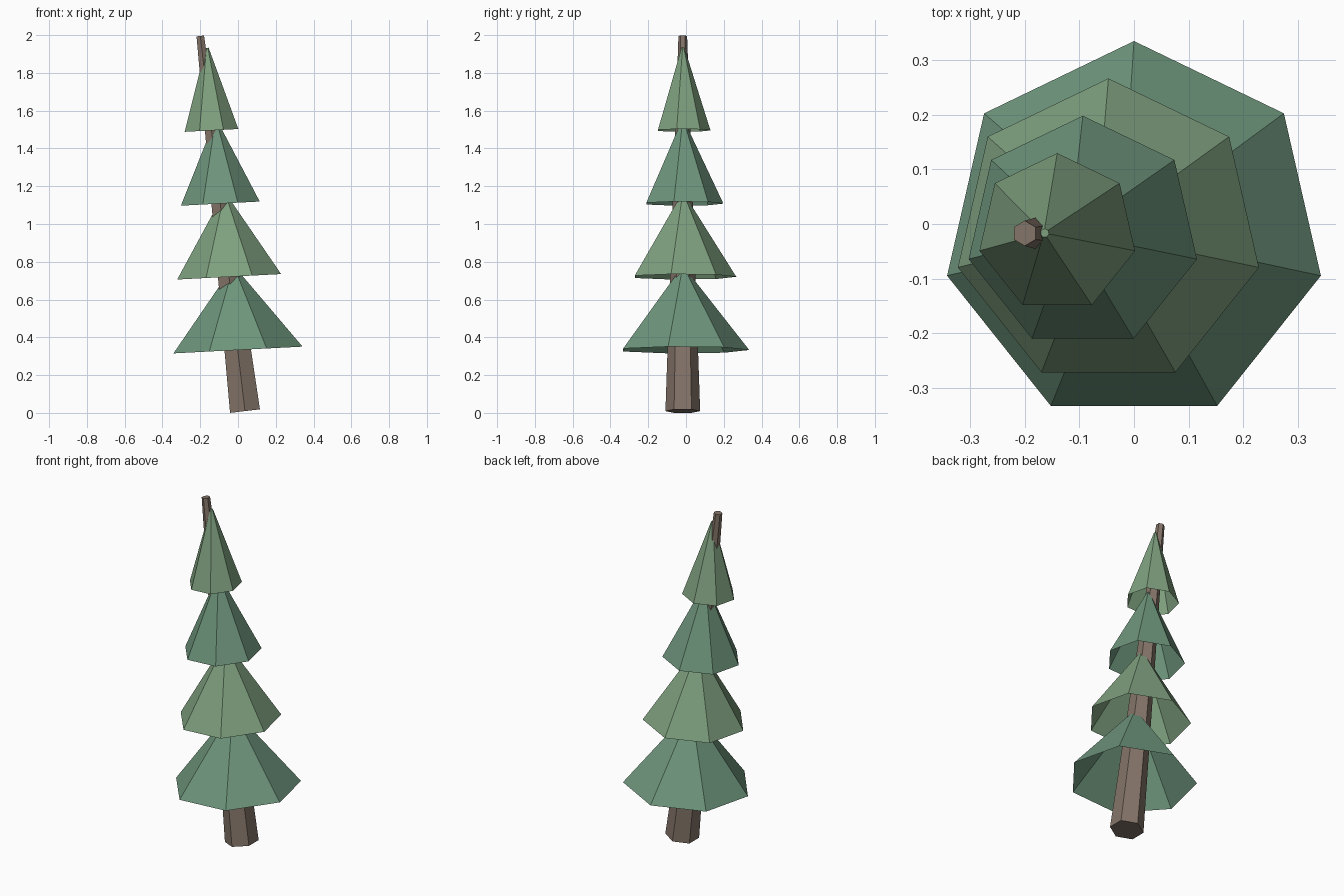
import bpy, bmesh
from math import sin, cos, tau, pi, radians
from mathutils import Matrix

if "Cube" in bpy.data.objects:
    bpy.data.objects.remove(bpy.data.objects["Cube"])


def material(name, rgb):
    m = bpy.data.materials.new(name)
    m.diffuse_color = (*rgb, 1)
    m.use_nodes = True
    m.node_tree.nodes["Principled BSDF"].inputs["Base Color"].default_value = m.diffuse_color
    return m


def tapered(name, sides, r_low, r_high, height, base, tilt, mat, bottom_cap):
    """Tapered prism with a corner on +y, leaning towards -x."""
    bm = bmesh.new()
    rings = []
    for r, z in ((r_low, 0), (r_high, height)):
        rings.append([bm.verts.new((r * cos(pi / 2 + tau * i / sides),
                                    r * sin(pi / 2 + tau * i / sides), z))
                      for i in range(sides)])
    low, high = rings
    for i in range(sides):
        j = (i + 1) % sides
        bm.faces.new((low[i], low[j], high[j], high[i]))
    bm.faces.new(high)
    if bottom_cap:
        bm.faces.new(low[::-1])
    mesh = bpy.data.meshes.new(name)
    bm.to_mesh(mesh)
    bm.free()
    mesh.materials.append(mat)
    ob = bpy.data.objects.new(name, mesh)
    bpy.context.collection.objects.link(ob)
    ob.matrix_world = Matrix.Translation(base) @ Matrix.Rotation(-radians(tilt), 4, 'Y')


bark = material("bark", (0.23, 0.175, 0.14))
greens = [material("blue_green", (0.155, 0.30, 0.20)),
          material("yellow_green", (0.21, 0.35, 0.21))]

# Leaning hexagonal trunk
tapered("trunk", 6, 0.092, 0.023, 2.0, (0.037, -0.017, 0.0095), 6.8, bark, True)

# Four open-bottomed foliage tiers, shrinking and drifting with the lean
for k in range(4):
    tapered(f"foliage_tier_{k + 1}", 7, 0.351 - 0.0683 * k, 0.008, 0.438,
            (-0.0468 * k, -0.0165, 0.333 + 0.3875 * k), 3.0, greens[k % 2], False)
